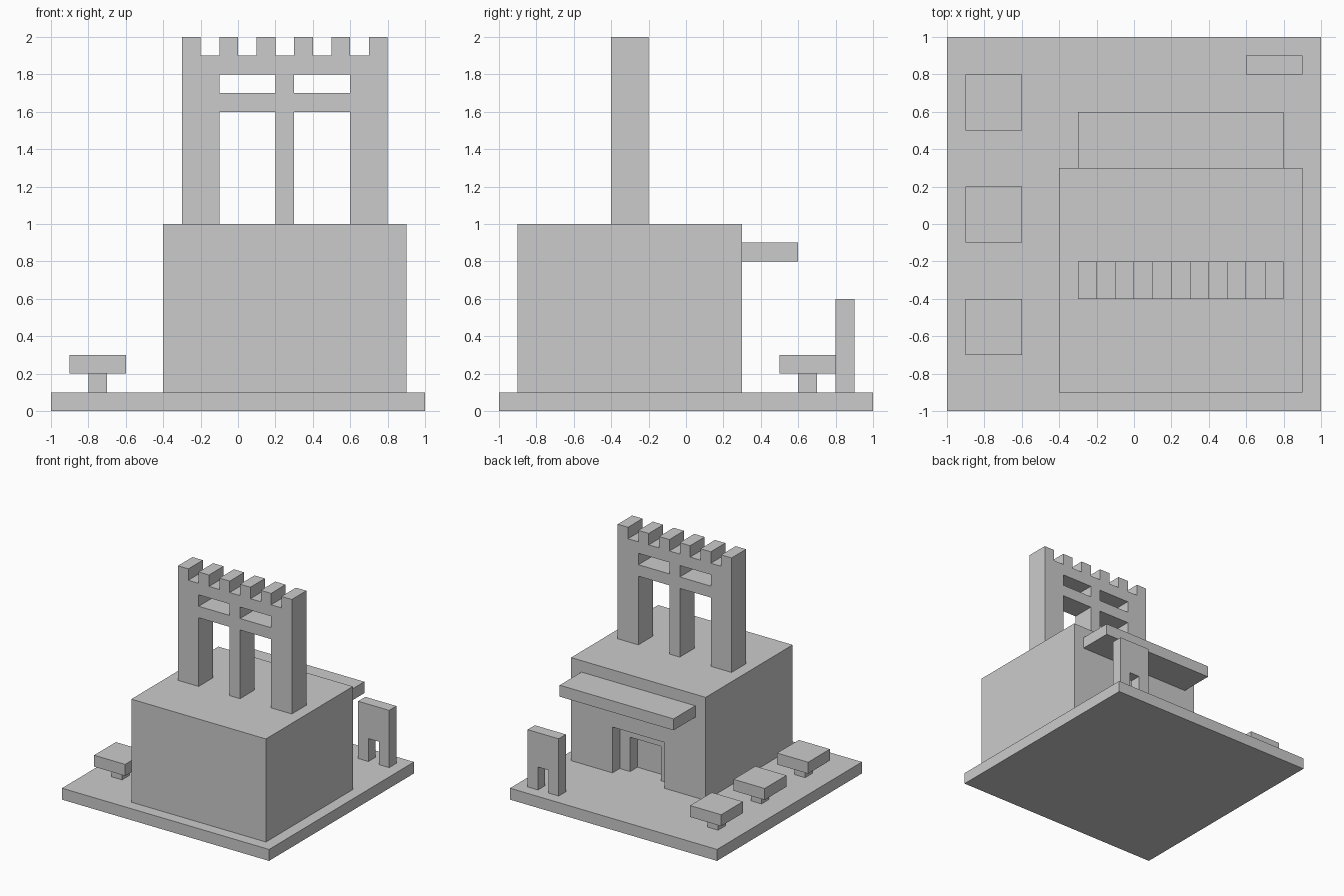
import bpy, bmesh
from mathutils import Matrix, Vector

if "Cube" in bpy.data.objects:
    bpy.data.objects.remove(bpy.data.objects["Cube"])


def boxes(name, ranges):
    """One object made of boxes given as (x0, x1, y0, y1, z0, z1)."""
    bm = bmesh.new()
    for x0, x1, y0, y1, z0, z1 in ranges:
        centre = Vector((x0 + x1, y0 + y1, z0 + z1)) / 2
        size = Matrix.Diagonal((x1 - x0, y1 - y0, z1 - z0, 1))
        bmesh.ops.create_cube(bm, size=1, matrix=Matrix.Translation(centre) @ size)
    mesh = bpy.data.meshes.new(name)
    bm.to_mesh(mesh)
    bm.free()
    obj = bpy.data.objects.new(name, mesh)
    bpy.context.collection.objects.link(obj)
    return obj


def cut(obj, ranges):
    """Subtract boxes from an object, one after another."""
    bpy.context.view_layer.objects.active = obj
    for r in ranges:
        cutter = boxes("cutter", [r])
        cutter.hide_render = True
        mod = obj.modifiers.new("cut", 'BOOLEAN')
        mod.operation = 'DIFFERENCE'
        mod.solver = 'EXACT'
        mod.object = cutter
        bpy.ops.object.modifier_apply(modifier=mod.name)
        bpy.data.objects.remove(cutter, do_unlink=True)


# Ground slab
boxes("base_slab", [(-1, 1, -1, 1, 0, 0.1)])

# Main building with a stepped door recess in the back wall
building = boxes("building", [(-0.4, 0.9, -0.9, 0.3, 0.1, 1)])
cut(building, [(0, 0.5, 0.2, 0.4, 0, 0.5),
               (0.1, 0.4, 0.1, 0.4, 0, 0.4)])

# Canopy over the door
boxes("canopy", [(-0.3, 0.8, 0.3, 0.6, 0.8, 0.9)])

# Rooftop wall: tall and short openings, notched top
wall = boxes("rooftop_wall", [(-0.3, 0.8, -0.4, -0.2, 1, 2)])
openings = []
for x in (-0.1, 0.3):
    openings += [(x, x + 0.3, -0.5, -0.1, 0.9, 1.6),
                 (x, x + 0.3, -0.5, -0.1, 1.7, 1.8)]
notches = [(-0.2 + 0.2 * i, -0.1 + 0.2 * i, -0.5, -0.1, 1.9, 2.1) for i in range(5)]
cut(wall, openings + notches)

# Small free-standing gate
gate = boxes("small_gate", [(0.6, 0.9, 0.8, 0.9, 0.1, 0.6)])
cut(gate, [(0.7, 0.8, 0.7, 1, 0, 0.3)])

# Row of tables
for i, y in enumerate((-0.55, 0.05, 0.65), 1):
    boxes(f"table_top_{i}", [(-0.9, -0.6, y - 0.15, y + 0.15, 0.2, 0.3)])
    boxes(f"table_leg_{i}", [(-0.8, -0.7, y - 0.05, y + 0.05, 0.1, 0.2)])
